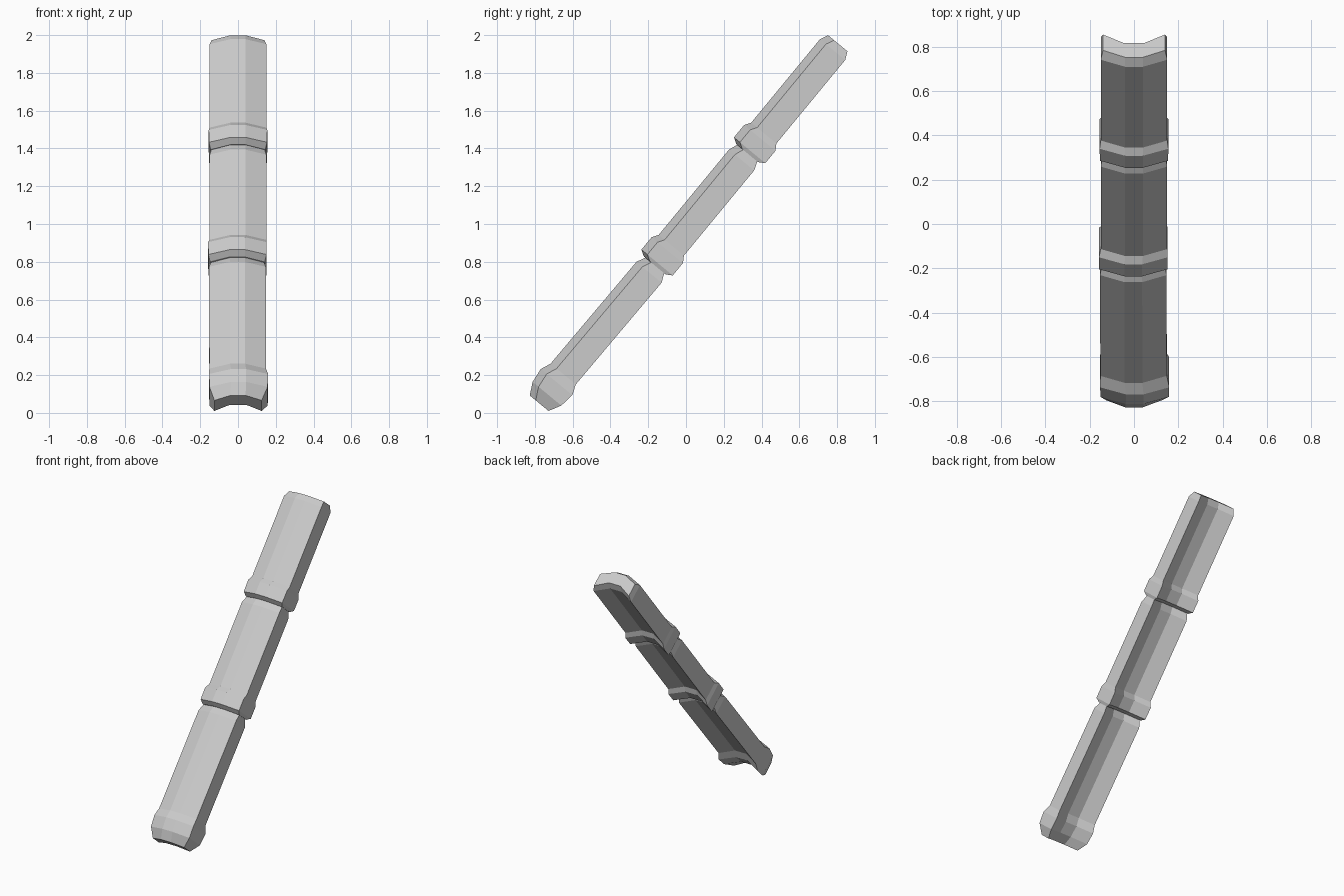
import bpy, bmesh, math
from mathutils import Vector

if "Cube" in bpy.data.objects:
    bpy.data.objects.remove(bpy.data.objects["Cube"])

ANGLE = math.radians(50.5)          # pitch of the ridge
D = Vector((0, math.cos(ANGLE), math.sin(ANGLE)))    # along the ridge
N = Vector((0, -math.sin(ANGLE), math.cos(ANGLE)))   # out of the roof

grey = bpy.data.materials.new("clay_grey")
grey.diffuse_color = (0.6, 0.6, 0.6, 1)
grey.use_nodes = True
grey.node_tree.nodes["Principled BSDF"].inputs["Base Color"].default_value = grey.diffuse_color


def section(s, dx, dt, shift, side):
    """Chevron-shaped cap profile, grown by dx sideways and dt in thickness."""
    w = 0.15 + dx
    pts = [(-w, 0.538 - dt), (-0.045, 0.588 - dt), (0.045, 0.588 - dt), (w, 0.538 - dt),
           (w, 0.67 + dt), (0.04, 0.711 + dt), (-0.04, 0.711 + dt), (-w, 0.67 + dt)]
    return [Vector((x + side, 0, 0)) + D * s + N * (t + shift) for x, t in pts]


def tile(name, rings):
    bm = bmesh.new()
    loops = [[bm.verts.new(p) for p in section(*r)] for r in rings]
    for a, b in zip(loops, loops[1:]):
        for i in range(8):
            j = (i + 1) % 8
            bm.faces.new((a[i], a[j], b[j], b[i]))
    # end caps split into convex quads
    for l in (loops[0], loops[-1]):
        for q in ((0, 1, 6, 7), (1, 2, 5, 6), (2, 3, 4, 5)):
            bm.faces.new([l[i] for i in q])
    bmesh.ops.recalc_face_normals(bm, faces=bm.faces)
    me = bpy.data.meshes.new(name)
    bm.to_mesh(me)
    bm.free()
    me.materials.append(grey)
    ob = bpy.data.objects.new(name, me)
    bpy.context.collection.objects.link(ob)


# Lowest tile: long chamfered nose, collar, body, bevelled upper end
tile("lower_ridge_tile", [
    (-0.455, -0.025, -0.022, 0.008, 0), (-0.39, 0.004, 0.012, 0.008, 0.003),
    (-0.31, 0.006, 0.022, 0.008, 0.003), (-0.255, 0, 0, 0.008, -0.002),
    (0.45, 0, 0, 0, -0.003), (0.505, -0.01, -0.025, 0, -0.003)])

# Middle and upper tiles: short collar overlapping the tile below
for name, s0, s1, off in (("middle_ridge_tile", 0.497, 1.22, -0.003),
                          ("upper_ridge_tile", 1.267, 1.978, 0)):
    end = s1 + (0.043 if s1 > 1.5 else 0.055)
    tile(name, [
        (s0, -0.005, -0.012, 0, off), (s0 + 0.02, 0.004, 0.021, 0, off),
        (s0 + 0.105, 0.005, 0.021, 0, off), (s0 + 0.138, 0, 0, 0, 0),
        (s1, 0, 0, 0, 0), (end, -0.01, -0.02, 0, 0)])
